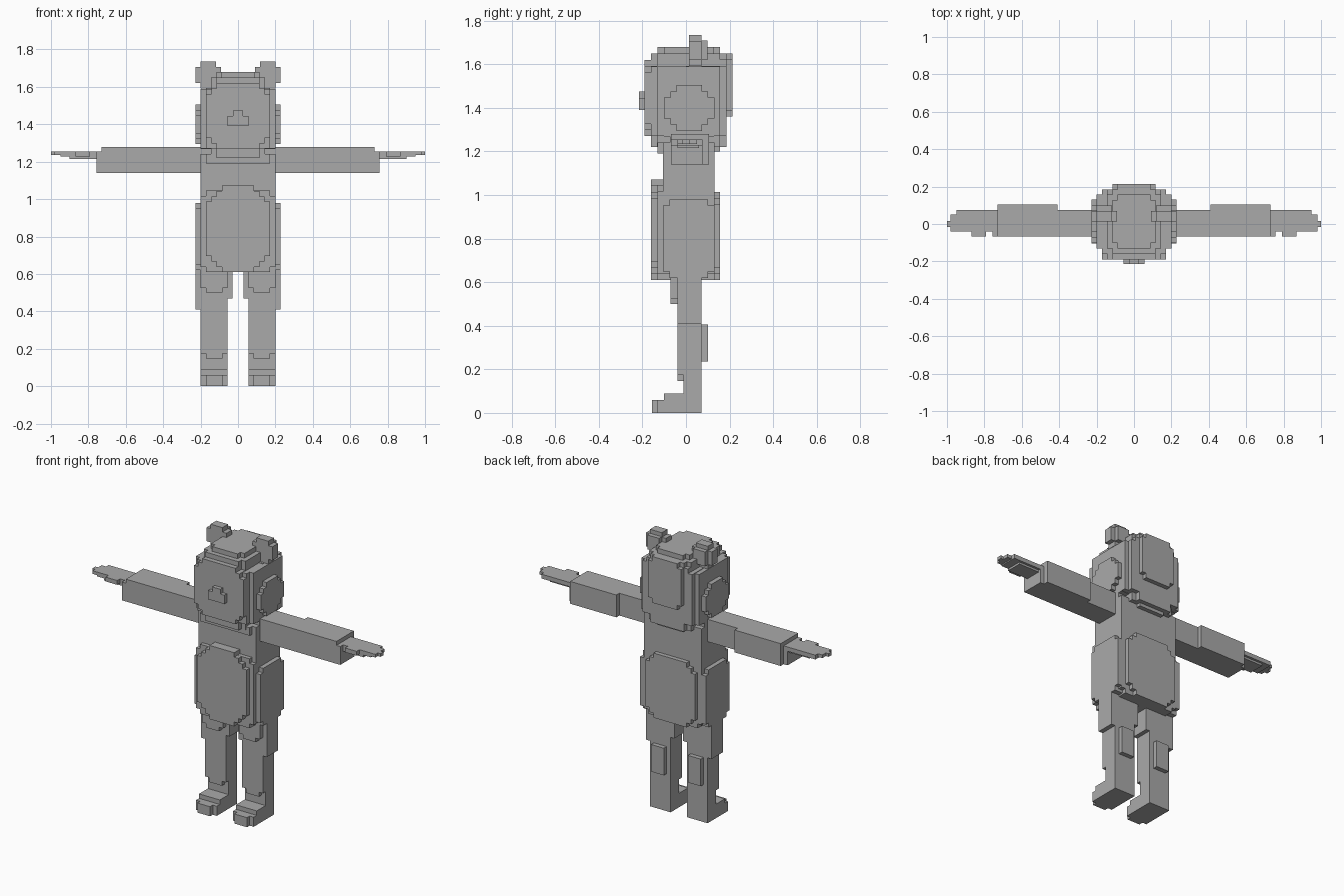
import bpy, bmesh

grey = bpy.data.materials.new("plain_grey")
grey.diffuse_color = (0.4, 0.4, 0.4, 1)
S = 0.0285  # size of one step in the blocky outline


def solid(name, boxes):
    """One clean outer skin around a union of boxes (x0, x1, y0, y1, z0, z1)."""
    boxes = [[round(v, 3) for v in b] for b in boxes]
    cuts = [sorted({v for b in boxes for v in b[2 * a:2 * a + 2]}) for a in range(3)]
    pos = [{v: i for i, v in enumerate(c)} for c in cuts]
    cells = set()
    for b in boxes:
        r = [range(pos[a][b[2 * a]], pos[a][b[2 * a + 1]]) for a in range(3)]
        cells.update((i, j, k) for i in r[0] for j in r[1] for k in r[2])
    bm, verts = bmesh.new(), {}

    def vert(g):
        if g not in verts:
            verts[g] = bm.verts.new([cuts[a][g[a]] for a in range(3)])
        return verts[g]

    for c in cells:
        for a in range(3):
            for side in (0, 1):
                n = list(c)
                n[a] += 2 * side - 1
                if tuple(n) in cells:
                    continue
                quad = []
                for du, dv in ((0, 0), (1, 0), (1, 1), (0, 1)):
                    g = list(c)
                    g[a] += side
                    g[(a + 1) % 3] += du
                    g[(a + 2) % 3] += dv
                    quad.append(vert(tuple(g)))
                bm.faces.new(quad if side else quad[::-1])
    bmesh.ops.dissolve_limit(bm, angle_limit=0.01, verts=bm.verts, edges=bm.edges)
    me = bpy.data.meshes.new(name)
    bm.to_mesh(me)
    bm.free()
    me.materials.append(grey)
    ob = bpy.data.objects.new(name, me)
    bpy.context.collection.objects.link(ob)
    return ob


def slab(axis, box, steps):
    """Boxes forming a plate whose corners are stepped, seen along the axis."""
    u, v = [a for a in range(3) if a != axis]
    out = []
    for k in range(steps + 1):
        b = list(box)
        for a, n in ((u, k), (v, steps - k)):
            b[2 * a] += n * S
            b[2 * a + 1] -= n * S
        out.append(b)
    return out


def pair(name, boxes):
    """A right-hand part and its mirrored twin."""
    solid(name + "_right", boxes)
    solid(name + "_left", [[-b[1], -b[0]] + list(b[2:]) for b in boxes])


# head: stacked stepped layers on every side
head = slab(2, (-.2, .2, -.16, .185, 1.27, 1.59), 1)
head += slab(0, (-.2, .2, -.13, .157, 1.24, 1.565), 2)
head += slab(0, (-.228, .228, -.1, .13, 1.295, 1.505), 2)
head += slab(1, (-.172, .172, -.19, .1, 1.27, 1.62), 2)
head += slab(1, (-.172, .172, 0, .185, 1.27, 1.65), 2)
head += slab(1, (-.116, .116, .1, .213, 1.36, 1.65), 1)
head += slab(2, (-.145, .145, -.16, .185, 1.22, 1.65), 1)
head += slab(2, (-.116, .116, -.13, .157, 1.2, 1.68), 1)
solid("head", head)

# nose
solid("nose", [(-.056, .056, -.215, -.19, 1.39, 1.445),
               (-.028, .028, -.215, -.19, 1.39, 1.475)])

# ears
pair("ear", slab(1, (.09, .228, .014, .07, 1.592, 1.735), 1)
     + [(.118, .2, .014, .098, 1.62, 1.71)])

# torso: chest, trunk, belly plate and back plate
torso = [(-.2, .2, -.105, .13, .64, 1.24), (-.172, .172, -.13, .13, 1.19, 1.24)]
torso += slab(1, (-.2, .2, -.13, .13, .61, 1.045), 1)
torso += slab(1, (-.172, .172, -.16, 0, .61, 1.072), 3)
torso += slab(1, (-.172, .172, 0, .157, .61, 1.015), 2)
torso += slab(0, (-.228, .228, -.105, .13, .62, .98), 1)
solid("torso", torso)

# thighs, shins and feet
pair("thigh", [(.03, .2, -.04, .072, .47, .64), (.056, .228, -.04, .072, .41, .64),
               (.056, .2, -.07, .072, .525, .64), (.084, .172, -.07, .072, .5, .64)])
pair("shin", [(.056, .2, -.012, .072, 0, .41), (.056, .2, -.04, .072, .175, .47),
              (.084, .172, -.04, .072, .147, .47), (.084, .172, 0, .1, .235, .405)])
pair("foot", [(.056, .2, -.13, -.012, 0, .06), (.084, .172, -.157, -.012, 0, .06),
              (.056, .2, -.1, -.012, 0, .088)])

# arms
pair("upper_arm", [(.2, .53, -.068, .075, 1.14, 1.28)])
pair("forearm", [(.53, .73, -.068, .075, 1.14, 1.28), (.41, .73, 0, .105, 1.14, 1.28),
                 (.7, .757, -.068, .075, 1.14, 1.255)])

# hands with thumb
pair("hand", [(.757, .95, -.04, .075, 1.228, 1.255), (.757, .9, -.04, .06, 1.215, 1.255),
              (.79, .87, -.068, 0, 1.228, 1.255), (.94, .98, -.04, .05, 1.235, 1.255),
              (.97, 1.0, -.015, .015, 1.235, 1.255)])
